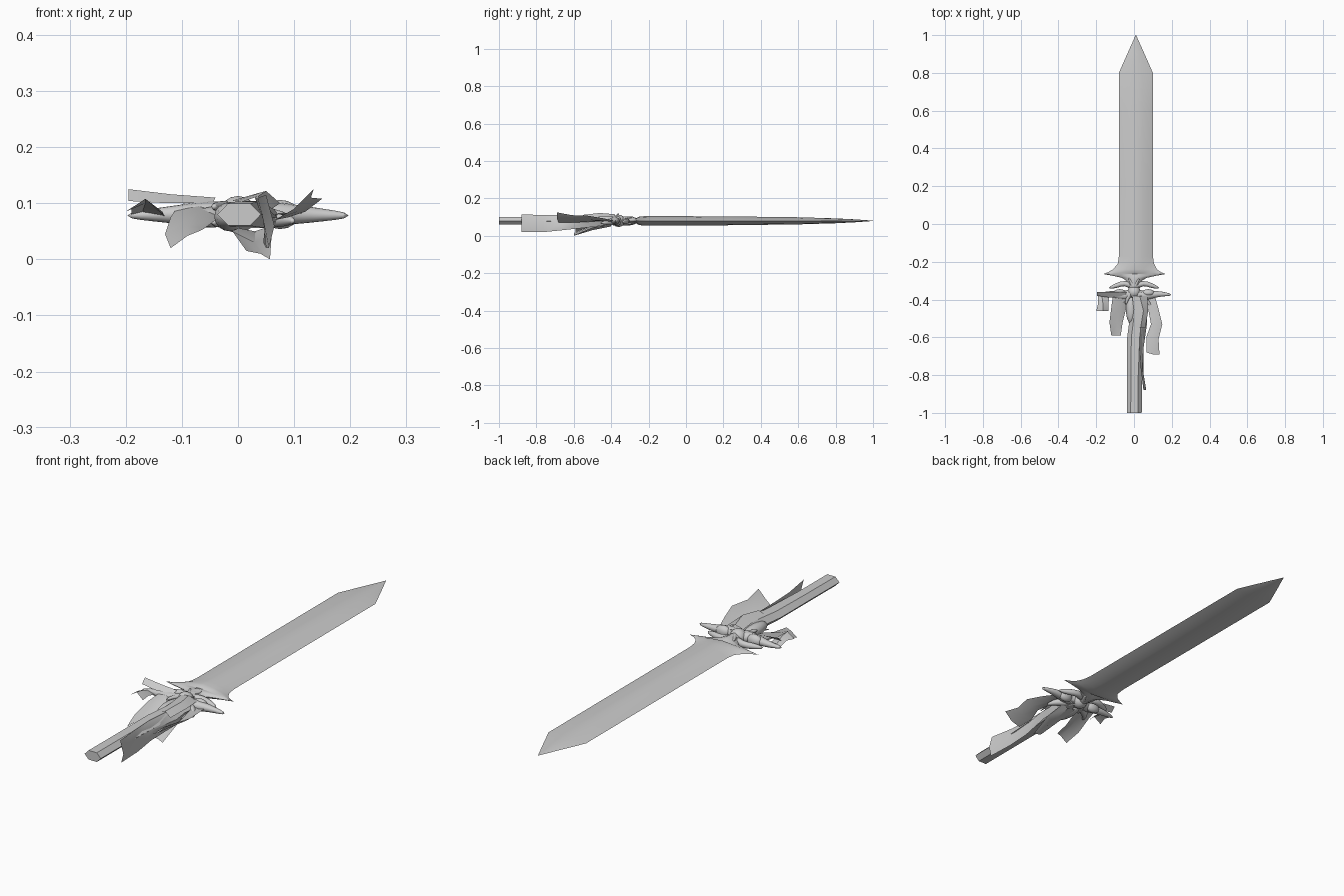
import bpy, bmesh
from math import cos, sin, pi
from mathutils import Vector

cube = bpy.data.objects.get("Cube")
if cube:
    bpy.data.objects.remove(cube)

steel = bpy.data.materials.new("plain grey")
steel.use_nodes = True
GREY = (0.6, 0.6, 0.6, 1)
steel.diffuse_color = GREY
steel.node_tree.nodes["Principled BSDF"].inputs["Base Color"].default_value = GREY
MID = 0.08  # height of the sword's centre plane


def finish(name, bm, angle):
    mesh = bpy.data.meshes.new(name)
    bm.to_mesh(mesh)
    bm.free()
    mesh.materials.append(steel)
    obj = bpy.data.objects.new(name, mesh)
    bpy.context.collection.objects.link(obj)
    bpy.ops.object.select_all(action='DESELECT')
    obj.select_set(True)
    bpy.context.view_layer.objects.active = obj
    bpy.ops.object.shade_smooth_by_angle(angle=angle)
    return obj


def skin(bm, rings, closed):
    rows = [[bm.verts.new(p) for p in ring] for ring in rings]
    for a, b in zip(rows, rows[1:]):
        n = len(a)
        for i in range(n if closed else n - 1):
            j = (i + 1) % n
            bm.faces.new((a[i], a[j], b[j], b[i]))
    if closed:
        bm.faces.new(rows[0])
        bm.faces.new(rows[-1])
        bmesh.ops.recalc_face_normals(bm, faces=bm.faces)


def loft(name, stations, sides, lens, angle):
    """Closed body along y; stations hold (y, centre x, half width, half height)."""
    rings = []
    for y, cx, w, t in stations:
        ring = []
        for k in range(sides):
            a = 2 * pi * k / sides
            u, v = cos(a), sin(a)
            if lens:
                v = (1 - abs(u) ** 1.6) * (1 if v > 0 else -1)
            ring.append((cx + w * u, y, MID + t * v))
        rings.append(ring)
    bm = bmesh.new()
    skin(bm, rings, True)
    return finish(name, bm, angle)


def horn(name, path, flat=1.0):
    """Smooth tapering spike; path holds (x, y, z, radius)."""
    rings = []
    pts = [Vector(p[:3]) for p in path]
    for i, p in enumerate(pts):
        d = (pts[min(i + 1, len(pts) - 1)] - pts[max(i - 1, 0)]).normalized()
        side = d.cross(Vector((0, 0, 1))).normalized()
        up = side.cross(d)
        r = path[i][3]
        rings.append([p + side * r * cos(pi * k / 4) + up * r * flat * sin(pi * k / 4)
                      for k in range(8)])
    bm = bmesh.new()
    skin(bm, rings, True)
    obj = finish(name, bm, 1.2)
    sub = obj.modifiers.new("rounding", 'SUBSURF')
    sub.levels = sub.render_levels = 1


def lump(name, at, size):
    bm = bmesh.new()
    bmesh.ops.create_uvsphere(bm, u_segments=14, v_segments=8, radius=1)
    for v in bm.verts:
        v.co = Vector(at) + Vector(size) * v.co
    finish(name, bm, pi)


def ribbon(name, rows):
    """Open cloth sheet; each row is a folded line of points."""
    bm = bmesh.new()
    skin(bm, rows, False)
    finish(name, bm, 0.6)


# blade with flared, pronged base
loft("blade", [(1, .01, .001, .001), (.9, .01, .046, .008), (.8, .01, .09, .013),
               (.6, .01, .09, .019), (.2, .01, .09, .024), (-.17, .01, .09, .025),
               (-.21, .01, .096, .025), (-.24, .005, .116, .024), (-.255, .003, .14, .021),
               (-.265, .002, .165, .014), (-.275, .002, .11, .018), (-.285, .002, .065, .022),
               (-.3, 0, .042, .024), (-.34, 0, .032, .024)], 16, True, 0.5)

# grip
loft("grip", [(-.36, .02, .035, .024), (-.42, .03, .042, .028), (-.6, .008, .044, .025),
              (-.8, .003, .039, .023), (-1, .002, .039, .023)], 6, False, 0.3)

# guard: paired spikes and swellings on both sides
for s, label in ((1, "left"), (-1, "right")):
    horn(label + "_guard_spike", [(0, -.36, MID, .03), (.05 * s, -.385, .082, .027),
         (.1 * s, -.372, .08, .022), (.15 * s, -.37, .079, .014), (.2 * s, -.375, .078, .006)], .9)
    horn(label + "_upper_spike", [(.01 * s, -.33, MID, .022), (.05 * s, -.31, .078, .014),
         (.09 * s, -.325, .076, .016), (.135 * s, -.34, .074, .005)])
    horn(label + "_lower_spike", [(.02 * s, -.38, .078, .024), (.06 * s, -.405, .074, .02),
         (.09 * s, -.43, .07, .012), (.1 * s, -.46, .068, .004)])
    lump(label + "_guard_swelling", (.075 * s, -.365, MID), (.035, .02, .026))
    for z in (.066, .094):
        horn(label + "_crossing_ridge", [(-.03 * s, -.28, z, .006), (0, -.34, z, .012),
             (.035 * s, -.39, z, .012), (.045 * s, -.43, z, .005)])
lump("guard_boss", (0, -.36, MID), (.035, .035, .033))
lump("collar", (-.015, -.45, .076), (.028, .08, .026))

# torn cloth strips
ribbon("long_strip", [
    [(.05, -.4, .095), (.06, -.4, .08), (.045, -.4, .06)],
    [(.035, -.52, .105), (.07, -.52, .075), (.06, -.52, .045)],
    [(.03, -.66, .11), (.05, -.66, .075), (.045, -.66, .03)],
    [(.035, -.76, .11), (.045, -.76, .07), (.05, -.76, .02)],
    [(.05, -.88, .115), (.065, -.88, .06), (.055, -.88, .02)]])
ribbon("left_strip", [
    [(.06, -.38, .085), (.085, -.38, .075), (.11, -.38, .08)],
    [(.075, -.45, .08), (.1, -.45, .08), (.13, -.45, .095)],
    [(.09, -.53, .075), (.12, -.53, .085), (.15, -.53, .108)],
    [(.065, -.6, .07), (.105, -.61, .085), (.13, -.61, .11)],
    [(.065, -.68, .07), (.1, -.69, .09), (.135, -.69, .125)]])
ribbon("right_strip", [
    [(-.03, -.37, .09), (-.07, -.37, .1), (-.11, -.37, .09)],
    [(-.04, -.44, .07), (-.07, -.44, .085), (-.12, -.44, .075)],
    [(-.06, -.52, .055), (-.09, -.52, .06), (-.13, -.52, .045)],
    [(-.07, -.59, .05), (-.09, -.59, .042), (-.12, -.59, .02)]])
ribbon("right_outer_strip", [
    [(-.04, -.36, .11), (-.045, -.38, .1)],
    [(-.12, -.36, .116), (-.125, -.39, .1)],
    [(-.195, -.36, .125), (-.195, -.38, .104)]])
ribbon("right_short_strip", [
    [(-.13, -.38, .075), (-.17, -.38, .085), (-.19, -.38, .08)],
    [(-.135, -.42, .085), (-.165, -.42, .1), (-.19, -.42, .09)],
    [(-.135, -.46, .08), (-.165, -.46, .108), (-.2, -.46, .085)]])
ribbon("low_strip", [
    [(-.02, -.4, .06), (.03, -.4, .05), (.06, -.4, .06)],
    [(-.01, -.5, .05), (.03, -.5, .03), (.06, -.5, .045)],
    [(.015, -.6, .015), (.04, -.6, .01), (.057, -.6, 0)]])
ribbon("top_fold", [
    [(-.01, -.38, .105), (.03, -.38, .115), (.07, -.38, .1)],
    [(0, -.46, .105), (.05, -.46, .122), (.075, -.46, .1)],
    [(.0, -.55, .1), (.035, -.55, .112), (.06, -.55, .09)]])
